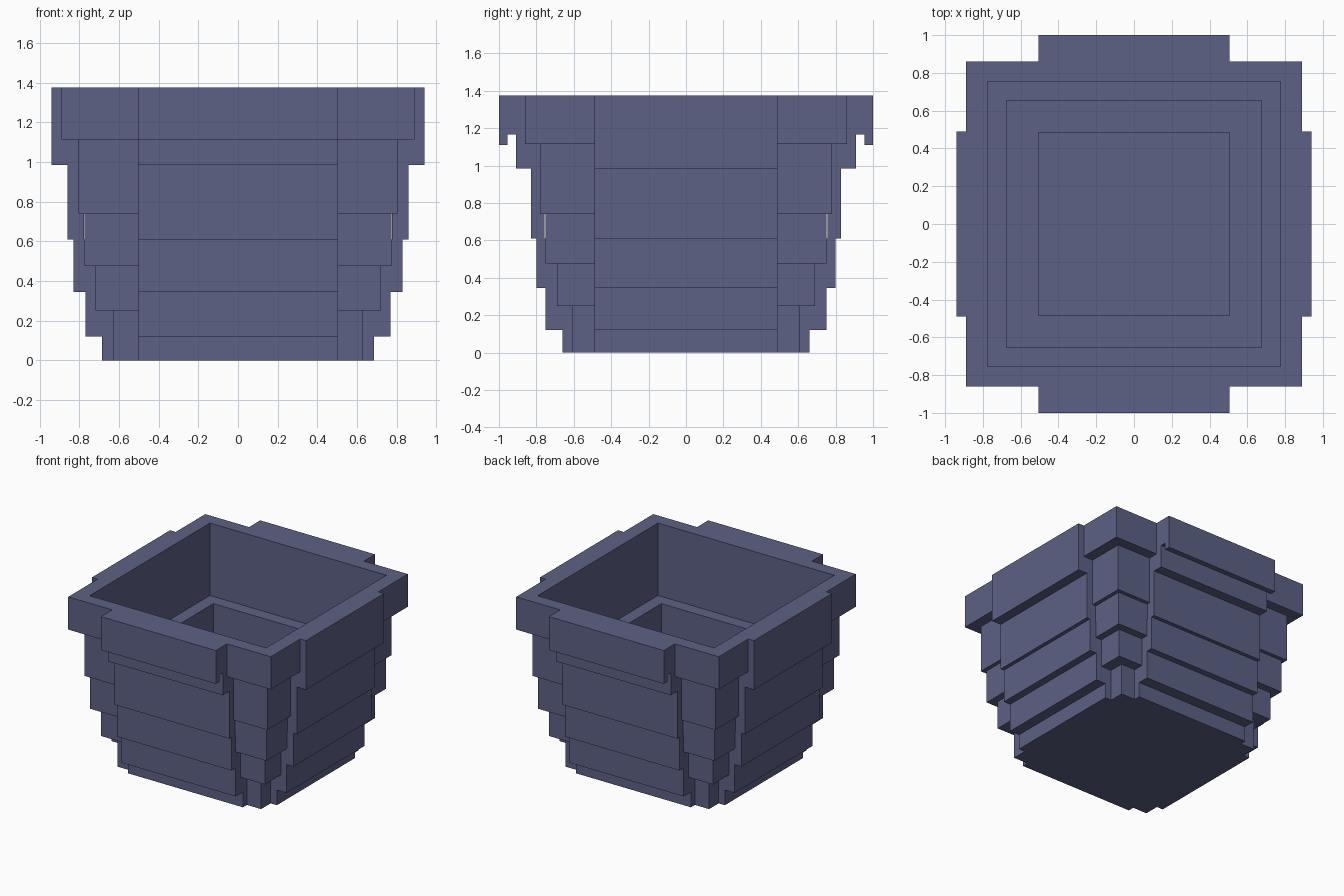
import bpy
import bmesh

cube = bpy.data.objects.get("Cube")
if cube:
    bpy.data.objects.remove(cube, do_unlink=True)

slate = bpy.data.materials.new("slate blue")
slate.use_nodes = True
colour = (0.107, 0.12, 0.235, 1)
slate.diffuse_color = colour
slate.node_tree.nodes["Principled BSDF"].inputs["Base Color"].default_value = colour


def add_object(name, bm):
    bmesh.ops.recalc_face_normals(bm, faces=bm.faces[:])
    mesh = bpy.data.meshes.new(name)
    bm.to_mesh(mesh)
    bm.free()
    mesh.materials.append(slate)
    obj = bpy.data.objects.new(name, mesh)
    bpy.context.collection.objects.link(obj)
    return obj


def loft(name, rings):
    """Bridge rectangular rings of (half x, half y, z) and cap both ends."""
    bm = bmesh.new()
    loops = [[bm.verts.new((sx * x, sy * y, z))
              for sx, sy in ((-1, -1), (1, -1), (1, 1), (-1, 1))]
             for x, y, z in rings]
    for low, high in zip(loops, loops[1:]):
        for i in range(4):
            j = (i + 1) % 4
            bm.faces.new((low[i], low[j], high[j], high[i]))
    bm.faces.new(loops[0])
    bm.faces.new(loops[-1])
    return add_object(name, bm)


def panel(name, side, axis, half_width, inner, outer, z0, z1):
    """Box standing out from one side of the pot; axis 0 is x, 1 is y."""
    bm = bmesh.new()
    bmesh.ops.create_cube(bm, size=1)
    for v in bm.verts:
        reach = side * (outer if v.co.x > 0 else inner)
        across = half_width * (1 if v.co.y > 0 else -1)
        height = z1 if v.co.z > 0 else z0
        v.co = (reach, across, height) if axis == 0 else (across, reach, height)
    return add_object(name, bm)


# Stepped body: outer tiers going up, then the stepped hollow going down
outer_tiers = [(0.63, 0.61, 0, 0.25), (0.72, 0.69, 0.25, 0.475),
               (0.775, 0.75, 0.475, 0.74), (0.805, 0.78, 0.74, 1.115),
               (0.89, 0.86, 1.115, 1.375)]
hollow_tiers = [(0.775, 0.755, 1.375, 0.8), (0.675, 0.655, 0.8, 0.42),
                (0.505, 0.485, 0.42, 0.15)]
loft("pot_body", [(x, y, z) for x, y, a, b in outer_tiers + hollow_tiers
                  for z in (a, b)])

# Panel rows: bottom, top, x inner, x outer, y inner, y outer
rows = [(0, 0.12, 0.6, 0.685, 0.58, 0.66),
        (0.12, 0.345, 0.62, 0.77, 0.6, 0.75),
        (0.345, 0.61, 0.7, 0.83, 0.68, 0.8),
        (0.61, 0.985, 0.776, 0.86, 0.757, 0.83),
        (0.985, 1.375, 0.79, 0.94, 0.77, 0.91)]
for side, x_name, y_name in ((-1, "right", "front"), (1, "left", "back")):
    for n, (z0, z1, xi, xo, yi, yo) in enumerate(rows, 1):
        panel(f"{x_name}_panel_{n}", side, 0, 0.49, xi, xo, z0, z1)
        panel(f"{y_name}_panel_{n}", side, 1, 0.505, yi, yo, z0, z1)
    # Overhanging rim lip with a groove behind its lower edge
    panel(f"{y_name}_lip", side, 1, 0.505, 0.91, 1, 1.165, 1.375)
    panel(f"{y_name}_lip_edge", side, 1, 0.505, 0.955, 1, 1.11, 1.165)
